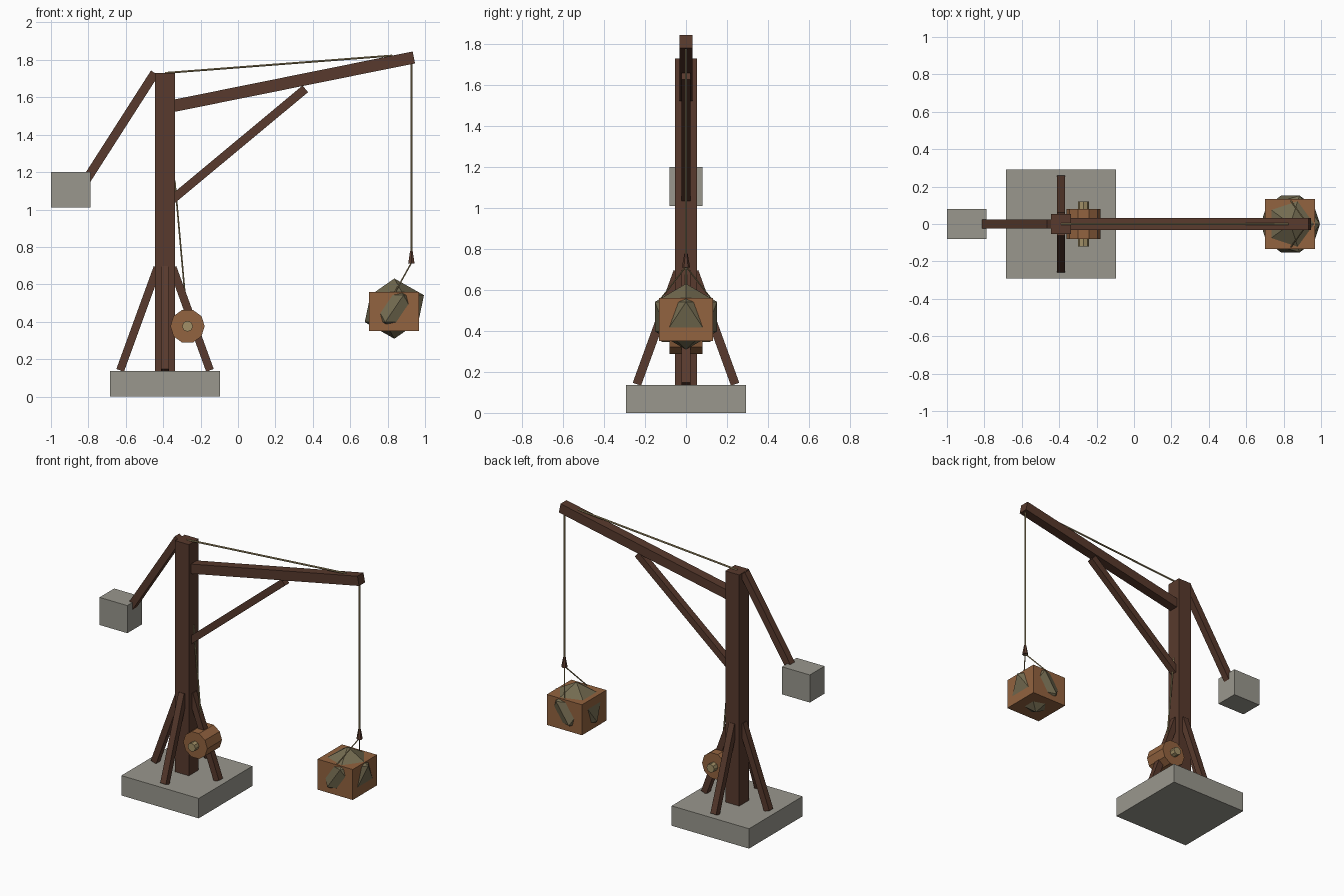
import bpy, bmesh, math
from mathutils import Vector, Matrix

if "Cube" in bpy.data.objects:
    bpy.data.objects.remove(bpy.data.objects["Cube"])


def material(name, rgb):
    m = bpy.data.materials.new(name)
    m.diffuse_color = (*rgb, 1)
    m.use_nodes = True
    m.node_tree.nodes["Principled BSDF"].inputs["Base Color"].default_value = m.diffuse_color
    return m


WOOD = material("dark_wood", (0.098, 0.042, 0.026))
STONE = material("grey_stone", (0.32, 0.31, 0.267))
CRATE = material("orange_wood", (0.29, 0.125, 0.05))
ROPE = material("tan_rope", (0.36, 0.28, 0.135))
SACK = material("olive_sacking", (0.17, 0.145, 0.08))


def finish(name, bm, mat):
    bmesh.ops.recalc_face_normals(bm, faces=bm.faces)
    me = bpy.data.meshes.new(name)
    bm.to_mesh(me)
    bm.free()
    me.materials.append(mat)
    ob = bpy.data.objects.new(name, me)
    bpy.context.collection.objects.link(ob)
    return ob


def box(name, lo, hi, mat):
    lo, hi = Vector(lo), Vector(hi)
    bm = bmesh.new()
    bmesh.ops.create_cube(bm, size=1, matrix=Matrix.Translation((lo + hi) / 2)
                          @ Matrix.Diagonal((*(hi - lo), 1)))
    return finish(name, bm, mat)


def frame(a, b):
    """Matrix at the middle of a-b with local z along it, and the length."""
    a, b = Vector(a), Vector(b)
    z = (b - a).normalized()
    ref = Vector((0, 1, 0)) if abs(z.y) < 0.01 else Vector((1, 0, 0))
    x = ref.cross(z).normalized()
    y = z.cross(x)
    rot = Matrix((x, y, z)).transposed().to_4x4()
    return Matrix.Translation((a + b) / 2) @ rot, (b - a).length


def beam(name, a, b, thick, mat=WOOD):
    m, length = frame(a, b)
    bm = bmesh.new()
    bmesh.ops.create_cube(bm, size=1, matrix=m @ Matrix.Diagonal((thick, thick, length, 1)))
    return finish(name, bm, mat)


def rod(name, a, b, r1, mat=ROPE, r2=None, sides=6):
    m, length = frame(a, b)
    bm = bmesh.new()
    bmesh.ops.create_cone(bm, cap_ends=True, segments=sides, radius1=r1,
                          radius2=r1 if r2 is None else r2, depth=length, matrix=m)
    return finish(name, bm, mat)


MX = -0.39  # mast axis

# Base and mast
box("stone_base", (-0.685, -0.292, 0), (-0.095, 0.292, 0.137), STONE)
box("mast", (MX - 0.053, -0.053, 0.12), (MX + 0.053, 0.053, 1.73), WOOD)

# Four braces around the mast foot
for i, (dx, dy) in enumerate([(1, 0), (0, 1), (-1, 0), (0, -1)]):
    beam(f"foot_brace_{i + 1}", (MX + dx * 0.24, dy * 0.24, 0.14),
         (MX + dx * 0.04, dy * 0.04, 0.69), 0.043)

# Boom, its strut, and the counterweight arm
beam("boom", (MX, 0, 1.545), (0.94, 0, 1.813), 0.065)
beam("boom_strut", (-0.36, 0, 1.046), (0.36, 0, 1.645), 0.046)
beam("counterweight_arm", (-0.445, 0, 1.73), (-0.81, 0, 1.16), 0.048)
box("counterweight", (-1.0, -0.08, 1.01), (-0.788, 0.08, 1.2), STONE)

# Winch
rod("winch_drum", (-0.27, -0.08, 0.376), (-0.27, 0.08, 0.376), 0.092, CRATE, sides=10)
rod("winch_axle", (-0.27, -0.12, 0.376), (-0.27, 0.12, 0.376), 0.029, ROPE, sides=8)

# Ropes and hook
rod("winch_rope", (-0.275, 0, 0.45), (-0.338, 0, 1.155), 0.005)
rod("tie_rope", (MX, 0, 1.73), (0.825, 0, 1.823), 0.006)
rod("hoist_rope", (0.927, 0, 0.76), (0.927, 0, 1.80), 0.006)
rod("hook_block", (0.927, 0, 0.71), (0.927, 0, 0.778), 0.02, WOOD, 0.008)
for name, s in (("front", -1), ("back", 1)):
    rod(name + "_sling", (0.927, 0, 0.715), (0.838, s * 0.125, 0.555), 0.004)

# Crate with a faceted sack bulging through its sides
box("crate", (0.70, -0.133, 0.35), (0.968, 0.133, 0.56), CRATE)
bm = bmesh.new()
bmesh.ops.create_icosphere(bm, subdivisions=1, radius=1,
                           matrix=Matrix.Translation((0.836, 0, 0.47))
                           @ Matrix.Diagonal((0.177, 0.179, 0.161, 1)))
finish("sack_load", bm, SACK)
